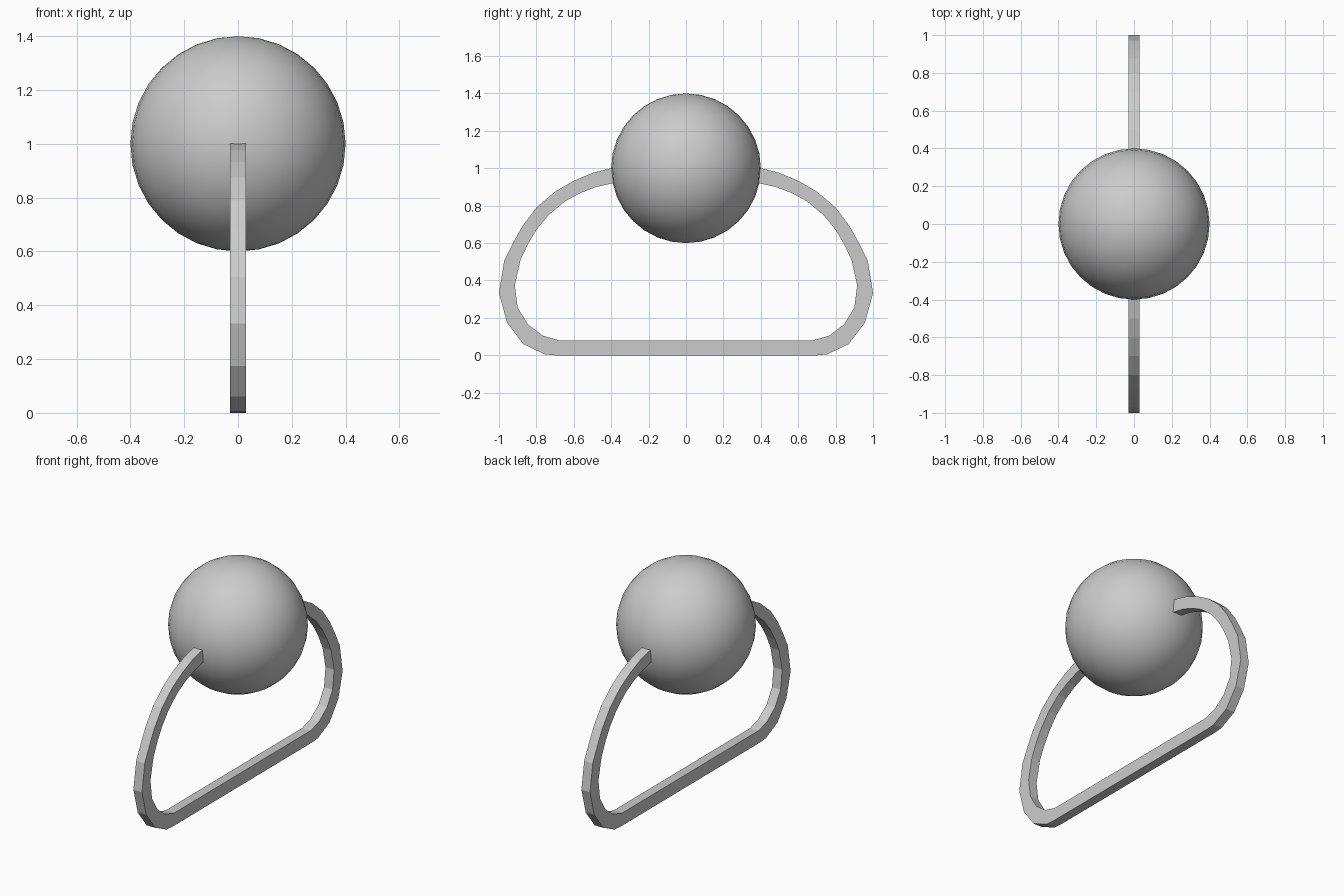
import bpy, bmesh, math

cube = bpy.data.objects.get("Cube")
if cube:
    bpy.data.objects.remove(cube, do_unlink=True)

# One grey material
grey = bpy.data.materials.new("grey")
grey.use_nodes = True
colour = (0.6, 0.6, 0.6, 1)
grey.diffuse_color = colour
grey.node_tree.nodes["Principled BSDF"].inputs["Base Color"].default_value = colour

# Ball
bpy.ops.mesh.primitive_uv_sphere_add(segments=32, ring_count=16, radius=0.4, location=(0, 0, 1))
ball = bpy.context.object
ball.name = "ball"
ball.data.materials.append(grey)
bpy.ops.object.shade_smooth()

# Half outline of the loop as matching (y, z) points, from the ball down to the base
outer = [(0.34, 1.01), (0.4, 1.0), (0.5, 0.975), (0.6, 0.933), (0.7, 0.875), (0.8, 0.79),
         (0.875, 0.69), (0.925, 0.60), (0.972, 0.505), (1.0, 0.333), (0.957, 0.175),
         (0.87, 0.06), (0.755, 0.005), (0.7, 0)]
inner = [(0.34, 0.93), (0.39, 0.92), (0.48, 0.90), (0.56, 0.87), (0.645, 0.825), (0.735, 0.75),
         (0.80, 0.67), (0.845, 0.595), (0.885, 0.51), (0.915, 0.375), (0.9, 0.255),
         (0.845, 0.165), (0.765, 0.105), (0.68, 0.08)]


def mirrored(points):
    return [(-y, z) for y, z in points] + points[::-1]


# Square-sided loop running from one side of the ball, under it, to the other
half_width = 0.03
bm = bmesh.new()
rings = []
for o, i in zip(mirrored(outer), mirrored(inner)):
    rings.append([bm.verts.new((x, *p)) for x, p in
                  ((-half_width, o), (half_width, o), (half_width, i), (-half_width, i))])
for a, b in zip(rings, rings[1:]):
    for k in range(4):
        n = (k + 1) % 4
        bm.faces.new((a[k], a[n], b[n], b[k]))
bm.faces.new(rings[0])
bm.faces.new(rings[-1])
bmesh.ops.recalc_face_normals(bm, faces=bm.faces)
mesh = bpy.data.meshes.new("support_loop")
bm.to_mesh(mesh)
bm.free()
mesh.materials.append(grey)
loop = bpy.data.objects.new("support_loop", mesh)
bpy.context.collection.objects.link(loop)
